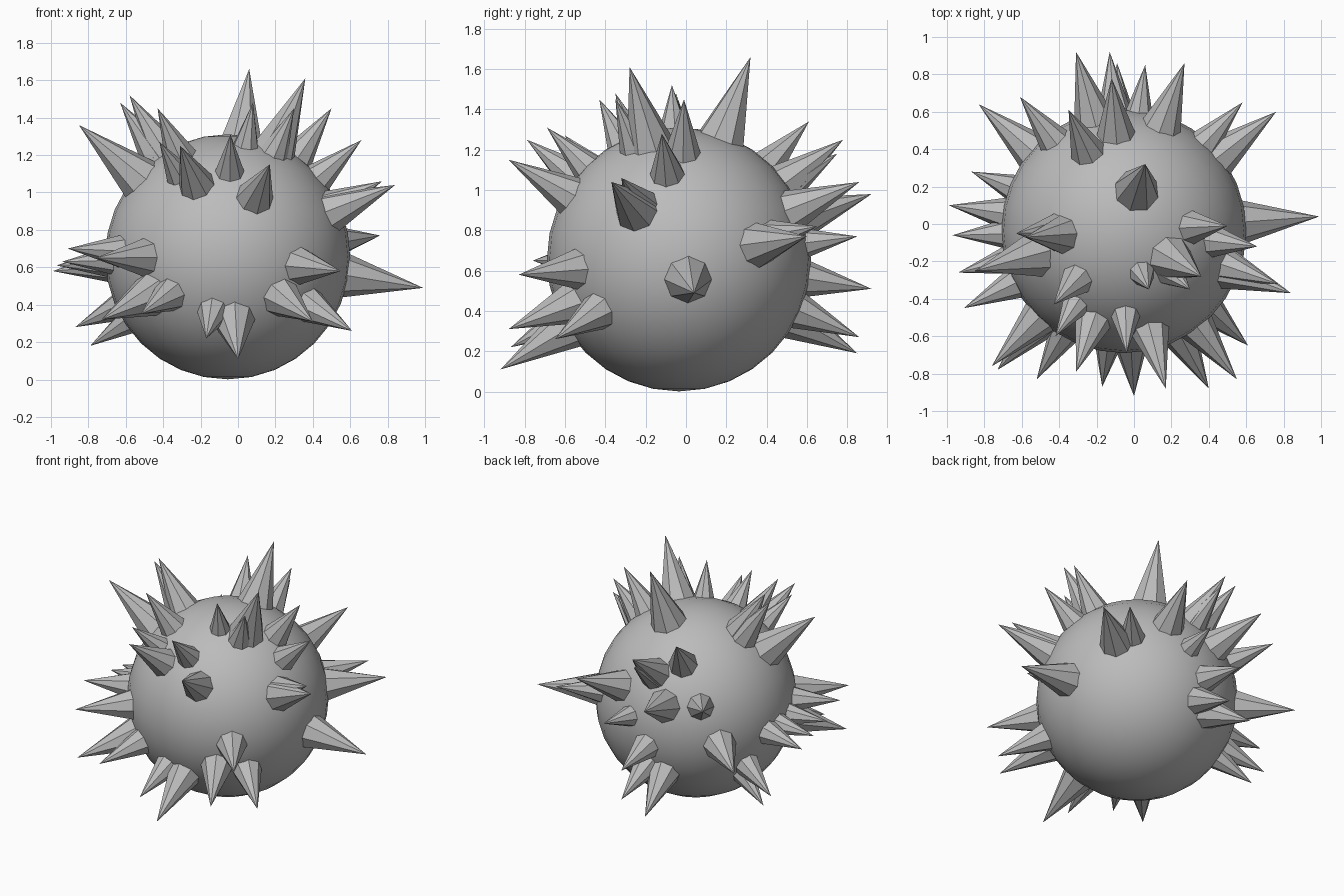
import bpy
import bmesh
from mathutils import Matrix, Vector

default_cube = bpy.data.objects.get("Cube")
if default_cube:
    bpy.data.objects.remove(default_cube, do_unlink=True)

CENTER = Vector((-0.055, -0.035, 0.656))
RADIUS = 0.655
ROOT = 0.62        # distance from the centre to the base of each spike
FLARE = 0.28       # base radius of a spike relative to its height
SIDES = 8


def make_material(name, color):
    mat = bpy.data.materials.new(name)
    mat.use_nodes = True
    mat.diffuse_color = color
    shader = next(n for n in mat.node_tree.nodes if n.type == "BSDF_PRINCIPLED")
    shader.inputs["Base Color"].default_value = color
    return mat


grey = make_material("plain_grey", (0.5, 0.5, 0.5, 1.0))


def make_object(name, bm, smooth):
    mesh = bpy.data.meshes.new(name)
    for face in bm.faces:
        face.smooth = smooth
    bm.to_mesh(mesh)
    bm.free()
    mesh.materials.append(grey)
    obj = bpy.data.objects.new(name, mesh)
    bpy.context.scene.collection.objects.link(obj)
    return obj


def add_spike(bm, tip):
    """Add a cone whose axis runs outward from the body centre to the tip."""
    axis = Vector(tip) - CENTER
    height = axis.length - ROOT
    direction = axis.normalized()
    middle = CENTER + direction * (ROOT + height / 2)
    turn = direction.to_track_quat("Z", "Y").to_matrix().to_4x4()
    bmesh.ops.create_cone(
        bm, cap_ends=True, cap_tris=False, segments=SIDES,
        radius1=height * FLARE, radius2=0, depth=height,
        matrix=Matrix.Translation(middle) @ turn)


# Round body
bm = bmesh.new()
bmesh.ops.create_uvsphere(
    bm, u_segments=32, v_segments=16, radius=RADIUS,
    matrix=Matrix.Translation(CENTER))
make_object("body", bm, smooth=True)

# Spike tips, grouped by the region of the body they grow from
crown_tips = [
    (0.06, 0.32, 1.66), (0.36, -0.28, 1.61), (0.5, -0.01, 1.45),
    (0.3, -0.35, 1.45), (0.08, -0.35, 1.48), (-0.43, -0.43, 1.45),
    (-0.63, -0.05, 1.48), (-0.58, -0.07, 1.52),
]
upper_front_tips = [
    (-0.04, -0.69, 1.31), (-0.31, -0.79, 1.25),
    (-0.42, -0.6, 1.27), (0.17, -0.88, 1.15),
]
lower_front_tips = [
    (0.55, -0.83, 0.58), (0.61, -0.65, 0.26), (0.4, -0.88, 0.31),
    (0, -0.92, 0.11), (-0.17, -0.87, 0.22), (-0.52, -0.83, 0.35),
    (-0.73, -0.78, 0.32), (-0.76, -0.76, 0.65),
]
left_tips = [
    (0.66, -0.12, 1.28), (0.84, -0.37, 1.04), (0.77, -0.32, 1.06),
    (0.99, 0.04, 0.49), (0.76, 0.6, 0.77), (0.58, 0.65, 0.82),
]
right_tips = [
    (-0.85, -0.25, 1.36), (-0.91, -0.45, 0.7), (-0.94, -0.26, 0.63),
    (-0.97, -0.06, 0.61), (-0.99, 0.1, 0.58), (-0.87, 0.28, 0.28),
    (-0.79, 0.25, 0.18), (-0.83, 0.64, 0.57),
]
back_tips = [
    (-0.35, 0.61, 1.34), (-0.61, 0.68, 0.97), (-0.12, 0.78, 1.25),
    (-0.11, 0.75, 1.18), (-0.31, 0.92, 0.98), (-0.13, 0.92, 0.51),
    (0.27, 0.86, 1.04), (0.06, 0.85, 0.77), (-0.09, 0.86, 0.27),
    (-0.27, 0.85, 0.19),
]

spike_groups = {
    "crown_spikes": crown_tips,
    "upper_front_spikes": upper_front_tips,
    "lower_front_spikes": lower_front_tips,
    "left_spikes": left_tips,
    "right_spikes": right_tips,
    "back_spikes": back_tips,
}

# Flat-sided spikes
for group_name, tips in spike_groups.items():
    bm = bmesh.new()
    for tip in tips:
        add_spike(bm, tip)
    make_object(group_name, bm, smooth=False)
